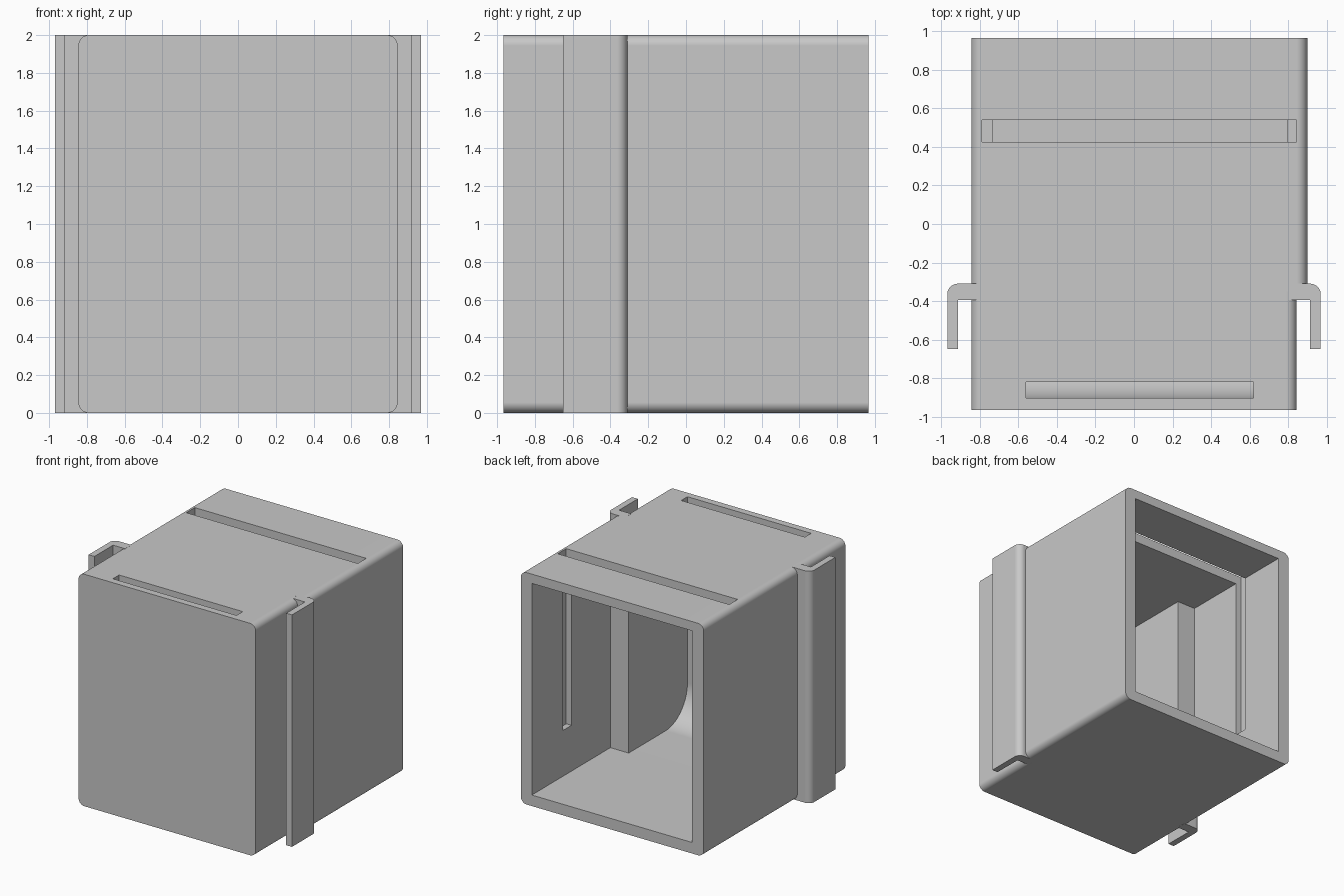
import bpy
import bmesh
import math
from mathutils import Vector

old = bpy.data.objects.get("Cube")
if old:
    bpy.data.objects.remove(old, do_unlink=True)

grey = bpy.data.materials.new("light grey plastic")
grey.use_nodes = True
GREY = (0.58, 0.58, 0.58, 1)
grey.diffuse_color = GREY
grey.node_tree.nodes["Principled BSDF"].inputs["Base Color"].default_value = GREY


def arc(cx, cy, r, start, end, steps=8):
    """Points on an arc, angles in degrees."""
    angles = [math.radians(start + (end - start) * i / steps) for i in range(steps + 1)]
    return [(cx + r * math.cos(a), cy + r * math.sin(a)) for a in angles]


def rounded_rect(x0, x1, z0, z1, r):
    return (arc(x1 - r, z1 - r, r, 0, 90) + arc(x0 + r, z1 - r, r, 90, 180)
            + arc(x0 + r, z0 + r, r, 180, 270) + arc(x1 - r, z0 + r, r, 270, 360))


def prism(name, profile, axis, lo, hi):
    """Extrude a 2D profile along the given axis (0 x, 1 y, 2 z)."""
    def place(p):
        co = list(p)
        co.insert(axis, lo)
        return co
    bm = bmesh.new()
    face = bm.faces.new([bm.verts.new(place(p)) for p in profile])
    moved = bmesh.ops.extrude_face_region(bm, geom=[face])
    shift = Vector((0, 0, 0))
    shift[axis] = hi - lo
    verts = [g for g in moved["geom"] if isinstance(g, bmesh.types.BMVert)]
    bmesh.ops.translate(bm, verts=verts, vec=shift)
    bmesh.ops.recalc_face_normals(bm, faces=bm.faces)
    mesh = bpy.data.meshes.new(name)
    bm.to_mesh(mesh)
    bm.free()
    mesh.materials.append(grey)
    obj = bpy.data.objects.new(name, mesh)
    bpy.context.collection.objects.link(obj)
    return obj


def box(name, x0, x1, y0, y1, z0, z1):
    return prism(name, [(x0, y0), (x1, y0), (x1, y1), (x0, y1)], 2, z0, z1)


def activate(obj):
    bpy.ops.object.select_all(action='DESELECT')
    obj.select_set(True)
    bpy.context.view_layer.objects.active = obj


def combine(target, tool, operation):
    activate(target)
    mod = target.modifiers.new("boolean", 'BOOLEAN')
    mod.operation = operation
    mod.solver = 'EXACT'
    mod.object = tool
    bpy.ops.object.modifier_apply(modifier=mod.name)
    bpy.data.objects.remove(tool, do_unlink=True)


def smooth(obj):
    activate(obj)
    bpy.ops.object.shade_smooth_by_angle(angle=math.radians(30))
    mod = obj.modifiers.new("weighted normals", 'WEIGHTED_NORMAL')
    mod.keep_sharp = True


FRONT, BACK, STEP = -0.965, 0.965, -0.35
FLOOR, CEILING = 0.095, 1.92
ROUND = 0.055

# Housing: the rear is slightly wider on the left side than the front
housing = prism("housing", rounded_rect(-0.845, 0.9, 0, 2, ROUND), 1, STEP, BACK)
nose = prism("housing_front", rounded_rect(-0.845, 0.845, 0, 2, ROUND), 1, FRONT, STEP)
combine(housing, nose, 'UNION')

# Narrow front chamber with a curved ramp up to the front wall
ramp = 0.3
wall = -0.905
chamber = [(0, CEILING), (wall, CEILING)]
chamber += arc(wall + ramp, FLOOR + ramp, ramp, 180, 270, 14)
chamber += [(0, FLOOR)]
combine(housing, prism("chamber_cutter", chamber, 0, -0.56, 0.62), 'DIFFERENCE')

# Wide rear opening
combine(housing, box("opening_cutter", -0.735, 0.795, -0.105, 1.1, FLOOR, CEILING),
        'DIFFERENCE')

# Rear slot through the top, running down as grooves in both side walls
combine(housing, box("groove_cutter", -0.79, 0.845, 0.425, 0.54, 0.49, 2.1), 'DIFFERENCE')

# Front slot through the top
combine(housing, box("slot_cutter", -0.56, 0.62, wall, -0.82, 1.8, 2.1), 'DIFFERENCE')
smooth(housing)

# Full-height hooked rails on both sides
hook = [(0.8, -0.395), (0.915, -0.395), (0.915, -0.65), (0.97, -0.65)]
hook += arc(0.915, -0.365, ROUND, 0, 90)
hook += [(0.8, -0.31)]
rails = prism("side_rails", hook, 2, 0, 2)
mirror = rails.modifiers.new("mirror", 'MIRROR')
mirror.use_axis[0] = True
smooth(rails)
